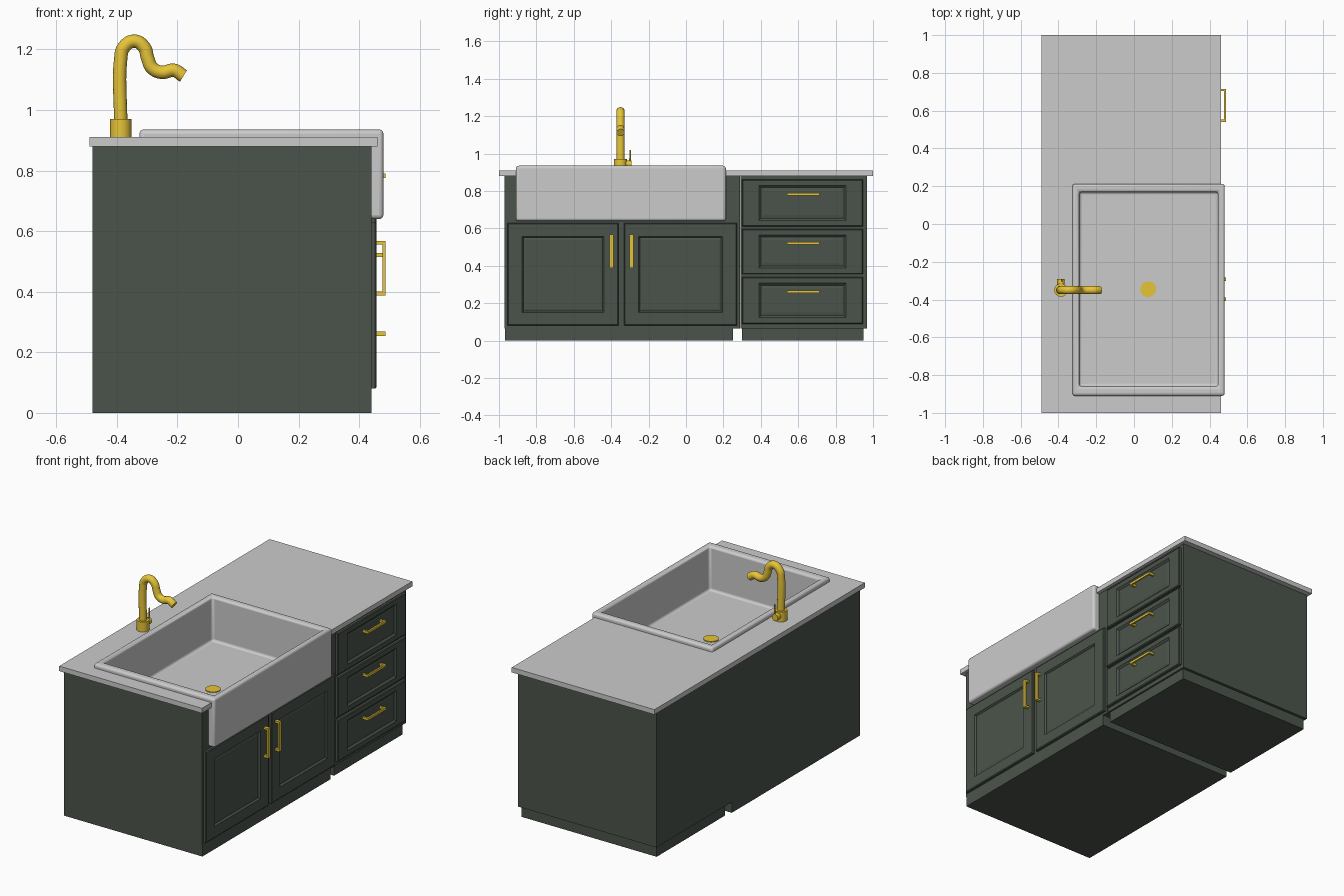
import bpy, bmesh
from mathutils import Vector

if "Cube" in bpy.data.objects:
    bpy.data.objects.remove(bpy.data.objects["Cube"])


def material(name, color):
    m = bpy.data.materials.new(name)
    m.diffuse_color = (*color, 1)
    m.use_nodes = True
    m.node_tree.nodes["Principled BSDF"].inputs["Base Color"].default_value = m.diffuse_color
    return m


GREEN = material("green_paint", (0.07, 0.088, 0.07))
GOLD = material("brass", (0.8, 0.56, 0.04))


def finish(name, bm, mat=None, smooth=False):
    bmesh.ops.recalc_face_normals(bm, faces=bm.faces[:])
    me = bpy.data.meshes.new(name)
    bm.to_mesh(me)
    bm.free()
    ob = bpy.data.objects.new(name, me)
    bpy.context.collection.objects.link(ob)
    if mat:
        me.materials.append(mat)
    if smooth:
        bpy.ops.object.select_all(action='DESELECT')
        ob.select_set(True)
        bpy.context.view_layer.objects.active = ob
        bpy.ops.object.shade_smooth_by_angle()
    return ob


def add_box(bm, x, y, z):
    vs = bmesh.ops.create_cube(bm, size=1)["verts"]
    for v in vs:
        v.co = Vector([(a + b) / 2 + c * (b - a) for (a, b), c in zip((x, y, z), v.co)])


def box(name, x, y, z, mat=None):
    bm = bmesh.new()
    add_box(bm, x, y, z)
    return finish(name, bm, mat)


def rod(name, a, b, r, mat, r2=None, sides=32):
    a, b = Vector(a), Vector(b)
    bm = bmesh.new()
    bmesh.ops.create_cone(bm, cap_ends=True, segments=sides, radius1=r,
                          radius2=r if r2 is None else r2, depth=(b - a).length)
    q = (b - a).to_track_quat('Z', 'Y')
    for v in bm.verts:
        v.co = q @ v.co + (a + b) / 2
    return finish(name, bm, mat, True)


def ring_stack(name, y, z, rings, mat):
    """Nested rectangles facing +x; each ring is (x, margin in y, margin in z)."""
    bm = bmesh.new()
    loops = []
    for x, my, mz in rings:
        y0, y1, z0, z1 = y[0] + my, y[1] - my, z[0] + mz, z[1] - mz
        loops.append([bm.verts.new((x, *p)) for p in ((y0, z0), (y1, z0), (y1, z1), (y0, z1))])
    for a, b in zip(loops, loops[1:]):
        for i in range(4):
            j = (i + 1) % 4
            bm.faces.new((a[i], a[j], b[j], b[i]))
    bm.faces.new(loops[0][::-1])
    bm.faces.new(loops[-1])
    return finish(name, bm, mat)


def panel_front(name, y, z, iy, iz, slope):
    ring_stack(name, y, z, [(0.435, 0, 0), (0.453, 0, 0), (0.457, 0.005, 0.005),
                            (0.457, iy, iz), (0.447, iy + slope * 0.4, iz + slope * 0.4),
                            (0.450, iy + slope, iz + slope)], GREEN)


def pull(name, y, z):
    """Square bar handle with two posts, along the longer of y and z."""
    bm = bmesh.new()
    add_box(bm, (0.477, 0.487), y, z)
    t = 0.012
    if y[1] - y[0] > z[1] - z[0]:
        for a in (y[0], y[1] - t):
            add_box(bm, (0.445, 0.480), (a, a + t), z)
    else:
        for a in (z[0], z[1] - t):
            add_box(bm, (0.445, 0.480), y, (a, a + t))
    finish(name, bm, GOLD)


# Cabinets, plinths and worktop
sink_cabinet = box("sink_cabinet", (-0.48, 0.44), (-0.97, 0.29), (0.065, 0.88), GREEN)
box("drawer_cabinet", (-0.48, 0.44), (0.291, 0.967), (0.065, 0.88), GREEN)
box("sink_plinth", (-0.48, 0.44), (-0.967, 0.25), (0, 0.066), GREEN)
box("drawer_plinth", (-0.47, 0.43), (0.30, 0.95), (0, 0.066), GREEN)
worktop = box("worktop", (-0.49, 0.46), (-1, 1), (0.88, 0.91))

# Opening for the sink
cutter = box("sink_cutter", (-0.315, 0.6), (-0.902, 0.202), (0.645, 1.1))
cutter.hide_render = True
cutter.hide_viewport = True
cutter.display_type = 'WIRE'
for ob in (sink_cabinet, worktop):
    m = ob.modifiers.new("opening", 'BOOLEAN')
    m.object = cutter
    m.solver = 'EXACT'

# Apron sink: block with the top inset and pushed down
bm = bmesh.new()
add_box(bm, (-0.325, 0.48), (-0.91, 0.213), (0.64, 0.935))
top = max(bm.faces, key=lambda f: f.calc_center_median().z)
bmesh.ops.inset_region(bm, faces=[top], thickness=0.05)
for v in top.verts:
    v.co.y += 0.015 if v.co.y < -0.35 else -0.008
hole = bmesh.ops.extrude_face_region(bm, geom=[top])
bmesh.ops.delete(bm, geom=[top], context='FACES_ONLY')
for v in hole["geom"]:
    if isinstance(v, bmesh.types.BMVert):
        v.co.z = 0.67
sink = finish("apron_sink", bm, None, True)
m = sink.modifiers.new("soft_edges", 'BEVEL')
m.width = 0.014
m.segments = 4
rod("sink_drain", (0.075, -0.345, 0.665), (0.075, -0.345, 0.675), 0.042, GOLD)

# Doors with vertical pulls
for side, y, hy in (("left", (-0.955, -0.36), -0.398), ("right", (-0.332, 0.273), -0.292)):
    panel_front(side + "_door", y, (0.08, 0.628), 0.078, 0.07, 0.02)
    pull(side + "_door_pull", (hy - 0.01, hy + 0.01), (0.388, 0.568))

# Drawers with horizontal pulls
for i, (z0, z1, hz) in enumerate(((0.09, 0.34, 0.261), (0.355, 0.597, 0.521), (0.61, 0.862, 0.783))):
    panel_front(f"drawer_{i + 1}", (0.30, 0.945), (z0, z1), 0.09, 0.033, 0.028)
    pull(f"drawer_pull_{i + 1}", (0.54, 0.715), (hz - 0.007, hz + 0.007))

# Tap: collar, curved spout and side lever
TX, TY = -0.387, -0.35
rod("tap_collar", (TX, TY, 0.905), (TX, TY, 0.97), 0.035, GOLD)
cu = bpy.data.curves.new("tap_spout", 'CURVE')
cu.dimensions = '3D'
cu.bevel_depth = 0.022
cu.bevel_resolution = 5
cu.resolution_u = 6
cu.use_fill_caps = True
path = [(TX, 0.95), (TX, 1.17), (-0.378, 1.205), (-0.343, 1.227), (-0.310, 1.207),
        (-0.298, 1.170), (-0.283, 1.138), (-0.250, 1.124), (-0.212, 1.131), (-0.180, 1.112)]
sp = cu.splines.new('BEZIER')
sp.bezier_points.add(len(path) - 1)
for p, (x, z) in zip(sp.bezier_points, path):
    p.co = (x, TY, z)
    p.handle_left_type = p.handle_right_type = 'AUTO'
spout = bpy.data.objects.new("tap_spout", cu)
bpy.context.collection.objects.link(spout)
cu.materials.append(GOLD)
rod("tap_lever_hub", (TX, TY, 0.943), (TX, TY + 0.058, 0.943), 0.02, GOLD)
rod("tap_lever", (TX + 0.005, TY + 0.05, 0.945), (TX + 0.005, TY + 0.053, 1.02), 0.005, GOLD, 0.004, 16)
